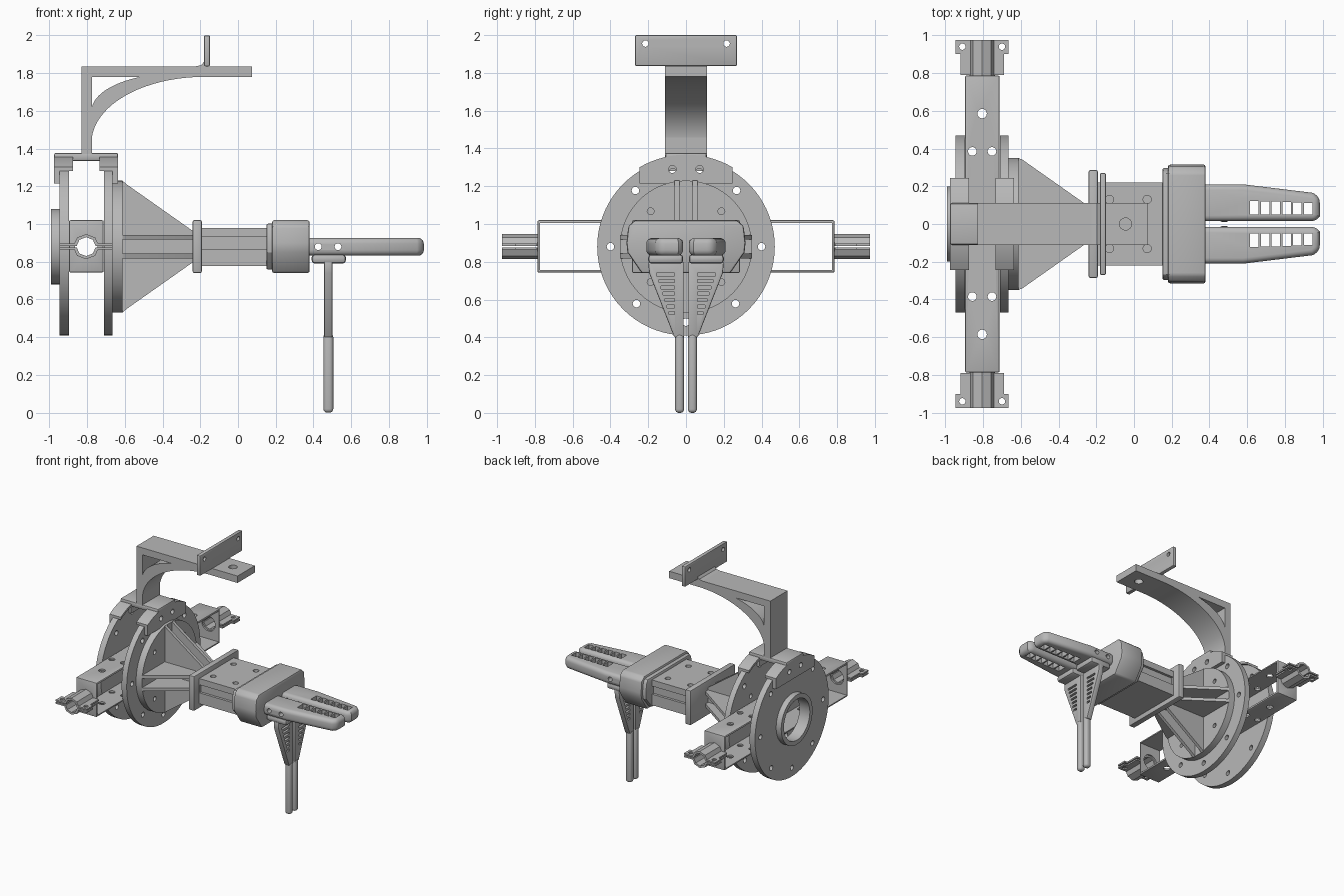
import bpy, bmesh
from math import cos, sin, pi, radians, sqrt
from mathutils import Vector

default = bpy.data.objects.get("Cube")
if default:
    bpy.data.objects.remove(default, do_unlink=True)

grey = bpy.data.materials.new("plain grey")
grey.use_nodes = True
grey.diffuse_color = (0.48, 0.48, 0.48, 1)
grey.node_tree.nodes["Principled BSDF"].inputs["Base Color"].default_value = (0.48, 0.48, 0.48, 1)

C = 0.88    # height of the main axis
X = -0.805  # centre between the two discs


def at(axis, p, d):
    """Place a 2D profile point at depth d along an axis."""
    return {"x": (d, p[0], p[1]), "y": (p[0], d, p[1]), "z": (p[0], p[1], d)}[axis]


def circle(u, v, r, n=20, turn=0.0):
    return [(u + r * cos(turn + 2 * pi * i / n), v + r * sin(turn + 2 * pi * i / n)) for i in range(n)]


def rect(u0, u1, v0, v1):
    return [(u0, v0), (u1, v0), (u1, v1), (u0, v1)]


def add_prism(bm, pts, axis, a, b):
    lo = [bm.verts.new(at(axis, p, a)) for p in pts]
    hi = [bm.verts.new(at(axis, p, b)) for p in pts]
    bm.faces.new(lo)
    bm.faces.new(hi)
    for i in range(len(pts)):
        j = (i + 1) % len(pts)
        bm.faces.new((lo[i], lo[j], hi[j], hi[i]))


def apply_modifiers(ob):
    mesh = bpy.data.meshes.new_from_object(ob.evaluated_get(bpy.context.evaluated_depsgraph_get()))
    ob.modifiers.clear()
    ob.data = mesh


def make(name, prisms, bevel=0, cuts=(), segments=2):
    """Build a part from prisms (points, axis, from, to), bevel it, then cut holes."""
    def build(label, items):
        bm = bmesh.new()
        for item in items:
            add_prism(bm, *item)
        bmesh.ops.recalc_face_normals(bm, faces=bm.faces[:])
        mesh = bpy.data.meshes.new(label)
        bm.to_mesh(mesh)
        bm.free()
        mesh.materials.append(grey)
        ob = bpy.data.objects.new(label, mesh)
        bpy.context.collection.objects.link(ob)
        return ob
    ob = build(name, prisms)
    if bevel:
        mod = ob.modifiers.new("bevel", "BEVEL")
        mod.width, mod.segments = bevel, segments
        mod.limit_method, mod.angle_limit = "ANGLE", radians(40)
        apply_modifiers(ob)
    if cuts:
        cutter = build("cutter", cuts)
        cutter.hide_render = True
        mod = ob.modifiers.new("cut", "BOOLEAN")
        mod.operation, mod.solver, mod.object = "DIFFERENCE", "EXACT", cutter
        apply_modifiers(ob)
        bpy.data.objects.remove(cutter, do_unlink=True)
    return ob


def polar_holes(radius, angles, r, a, b):
    return [(circle(radius * cos(radians(t)), C + radius * sin(radians(t)), r, 14), "x", a, b) for t in angles]


# Main discs, back boss and front flange
rim = (48, 80, 100, 132, 180, 229, 270, 311, 0)
make("back_disc", [(circle(0, C, 0.47, 72), "x", -0.945, -0.897)],
     cuts=polar_holes(0.4, rim, 0.02, -1, -0.8) + [(circle(0, C, 0.165, 48), "x", -1, -0.8)])
make("back_boss", [(circle(0, C, 0.2, 48), "x", -0.99, -0.944)],
     cuts=[(circle(0, C, 0.165, 48), "x", -1.1, -0.8)])
make("front_disc", [(circle(0, C, 0.47, 72), "x", -0.71, -0.665)],
     cuts=polar_holes(0.4, rim, 0.02, -0.8, -0.6) + polar_holes(0.265, (45, 135, 225, 315), 0.018, -0.8, -0.6))
make("front_flange", [(circle(0, C, 0.35, 64), "x", -0.666, -0.612)],
     cuts=polar_holes(0.265, (45, 135, 225, 315), 0.018, -0.8, -0.5))

# Paired triangular gussets on four sides, carrying the arm
for s, side in ((1, "positive"), (-1, "negative")):
    vert = [(-0.613, C), (-0.613, C + s * 0.35), (-0.59, C + s * 0.33), (-0.235, C + s * 0.08), (-0.235, C)]
    flat = [(-0.613, 0), (-0.613, s * 0.35), (-0.59, s * 0.34), (-0.235, s * 0.09), (-0.235, 0)]
    for t in (1, -1):
        make("vertical_gusset_" + side, [(vert, "y", t * 0.035, t * 0.06)])
        make("side_gusset_" + side, [(flat, "z", C + t * 0.037, C + t * 0.062)])

# Arm plate, body and housing
make("arm_plate", [(rect(-0.285, 0.285, 0.74, 1.02), "x", -0.24, -0.192)], 0.008)
make("arm_body", [(rect(-0.22, 0.22, 0.777, 0.98), "x", -0.2, 0.17)],
     cuts=[(rect(-0.19, 0.15, 0.865, 0.93), "y", s * 0.2, s * 0.3) for s in (1, -1)]
     + [(circle(x, y, 0.022, 16), "z", 0.95, 1.1) for x in (-0.13, 0.07) for y in (-0.13, 0.13)])


def housing_profile(g):
    half = [(0.27, 1.02 - g), (0.305 - g, 0.99 - g), (0.315 - g, 0.9), (0.31 - g, 0.85), (0.235 - g, 0.74 + g)]
    return half + [(-y, z) for y, z in reversed(half)]


make("housing", [(housing_profile(0), "x", 0.18, 0.38)], 0.012)
make("housing_collar", [(housing_profile(0.018), "x", 0.15, 0.2)], 0.01)

# Left and right fingers: flat jaws and hanging prongs
for s, side in ((1, "left"), (-1, "right")):
    jaw = [(0.36, 0.015), (0.965, 0.015), (0.985, 0.04), (0.985, 0.14), (0.95, 0.165), (0.58, 0.21), (0.36, 0.21)]
    cells = []
    for i in range(6):
        x = 0.615 + i * 0.057
        cells.append(([(x, s * 0.05), (x + 0.045, s * 0.05), (x + 0.045, s * (0.122 - i * 0.002)),
                       (x, s * (0.122 - i * 0.002))], "z", 0.7, 1))
    bolts = [(circle(x, C, 0.018, 16), "y", s * 0.005, s * 0.3) for x in (0.425, 0.53)]
    make(side + "_jaw", [([(x, s * y) for x, y in jaw], "z", 0.832, 0.926)], 0.03, cells + bolts, 4)
    make(side + "_prong_bracket", [(rect(0.39, 0.572, *sorted((s * 0.015, s * 0.2))), "z", 0.79, 0.84)], 0.018)
    web = [(0.012, 0.8), (0.2, 0.8), (0.195, 0.74), (0.062, 0.4), (0.012, 0.4)]
    slots = [(rect(*sorted((s * 0.06, s * (0.155 - i * 0.011))), 0.725 - i * 0.034, 0.741 - i * 0.034), "x", 0.3, 0.6)
             for i in range(7)]
    make(side + "_prong_web", [([(s * y, z) for y, z in web], "x", 0.457, 0.501)], 0.006, slots)
    make(side + "_prong", [(rect(*sorted((s * 0.01, s * 0.058)), 0, 0.42), "x", 0.453, 0.505)], 0.02, segments=4)

# Rectangular strap frame running across between the discs
strap_cuts = [(rect(-0.773, 0.773, 0.757, 1.006), "x", -1, -0.6)]
frame = make("cross_frame", [(rect(-0.787, 0.787, 0.743, 1.02), "x", -0.896, -0.712)], 0.008, strap_cuts)
holes = []
for s in (1, -1):
    holes.append((circle(X, C, 0.06, 32), "y", s * 0.7, s * 0.9))
    for x, y, r in ((X, 0.585, 0.025), (-0.857, 0.385, 0.023), (-0.753, 0.385, 0.023)):
        holes += [(circle(x, s * y, r, 16), "z", a, a + 0.15) for a in (0.68, 0.95)]
bm = bmesh.new()
for h in holes:
    add_prism(bm, *h)
bmesh.ops.recalc_face_normals(bm, faces=bm.faces[:])
mesh = bpy.data.meshes.new("frame_cutter")
bm.to_mesh(mesh)
bm.free()
cutter = bpy.data.objects.new("frame_cutter", mesh)
bpy.context.collection.objects.link(cutter)
mod = frame.modifiers.new("holes", "BOOLEAN")
mod.operation, mod.solver, mod.object = "DIFFERENCE", "EXACT", cutter
apply_modifiers(frame)
bpy.data.objects.remove(cutter, do_unlink=True)

# Split octagonal clamps at both ends
for s, side in ((1, "back"), (-1, "front")):
    for t, half in ((1, "upper"), (-1, "lower")):
        ring = [(X + r * cos(a), C + t * (0.004 + r * sin(a) * 0.92)) for r, seq in
                ((0.068, (0, 1, 2, 3, 4)), (0.05, (4, 3, 2, 1, 0))) for a in [k * pi / 4 for k in seq]]
        make(half + "_clamp_" + side, [(ring, "y", s * 0.786, s * 0.975)])
        for e in (1, -1):
            tab = [(X + e * x, s * y) for x, y in
                   ((0.05, 0.79), (0.115, 0.79), (0.115, 0.9), (0.14, 0.9), (0.14, 0.975), (0.05, 0.975))]
            make(half + "_clamp_tab_" + side, [(tab, "z", C + t * 0.004, C + t * 0.016)],
                 cuts=[(circle(X + e * 0.105, s * 0.94, 0.017, 14), "z", 0.8, 0.95)])

# Clips gripping the rims of the discs
def clip(radius, low):
    w = 0.245
    arc = [(-w + 2 * w * i / 16, C + sqrt(radius ** 2 - (w - 2 * w * i / 16) ** 2)) for i in range(17)]
    return arc + low


clip_holes = polar_holes(0.416, (80, 100), 0.02, -1.1, -0.5)
outer_low = [(0.245, 1.215), (-0.245, 1.215)]
band_low = [(y, C + sqrt(0.47 ** 2 - y * y)) for y in [0.245 - 0.49 * i / 16 for i in range(17)]]
for d, name in ((-1, "back"), (1, "front")):
    a = X + d * 0.14
    b = X + d * 0.17
    make(name + "_clip_cheek", [(clip(0.485, outer_low), "x", a, b)], cuts=clip_holes)
    make(name + "_clip_band", [(clip(0.487, band_low), "x", X + d * 0.07, b)])
    make(name + "_clip_lip", [(rect(-0.11, 0.11, 1.28, 1.345), "x", X + d * 0.072, X + d * 0.094)])
make("clip_bridge", [(rect(-0.11, 0.11, 1.335, 1.377), "x", -0.975, -0.635)], 0.01)

# Hanger: post, arm, curved brace and mounting plate
make("hanger_post", [(rect(-0.83, -0.775, 1.37, 1.836), "y", -0.11, 0.11)])
make("hanger_arm", [(rect(-0.78, 0.073, 1.78, 1.836), "y", -0.11, 0.11)],
     cuts=[(circle(-0.045, 0, 0.032, 24), "z", 1.7, 1.9)])
steps = [i / 20 * pi / 2 for i in range(21)]
lower = [(-0.18 - 0.597 * cos(a), 1.43 + 0.35 * sin(a)) for a in steps]
upper = [(-0.776 + 0.27 * (1 - cos(a * 0.75)) / (1 - cos(pi * 0.375)), 1.6 + 0.182 * sin(a * 0.75) / sin(pi * 0.375))
         for a in reversed(steps)]
make("hanger_brace", [(lower + upper, "y", -0.11, 0.11)])
make("mount_plate", [(rect(-0.27, 0.27, 1.836, 2.0), "x", -0.181, -0.148)], 0.008,
     [(circle(s * 0.215, 1.955, 0.017, 16), "x", -0.3, 0) for s in (1, -1)])
make("mount_fillet", [([(-0.23, 1.835), (-0.195, 1.842), (-0.18, 1.86), (-0.17, 1.835)], "y", -0.11, 0.11)])

# Smooth the rounded parts while keeping edges sharp
for ob in bpy.context.scene.objects:
    if ob.type == "MESH":
        ob.select_set(True)
        bpy.context.view_layer.objects.active = ob
bpy.ops.object.shade_smooth_by_angle(angle=radians(30))
